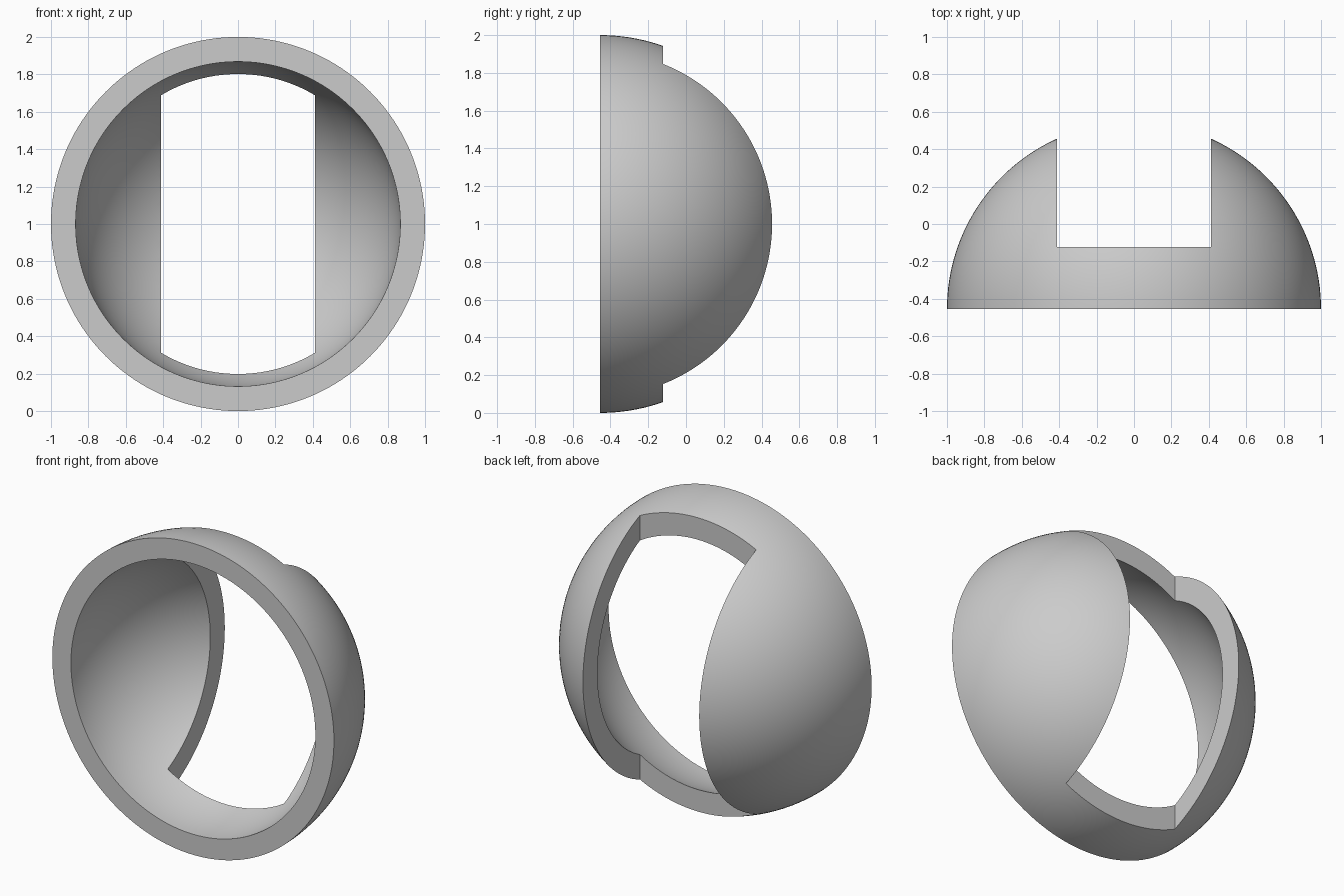
import bpy, bmesh, math
from mathutils import Matrix, Vector

cube = bpy.data.objects.get("Cube")
if cube:
    bpy.data.objects.remove(cube, do_unlink=True)

OUTER, INNER = 1.0, 0.868
SLOT_HALF = 0.413          # half width of the slot
SLOT_DEPTH = 0.332         # distance from the rim to the slot floor
RIM_Y = -0.455
ARC_STEPS, SEGMENTS = 40, 160

# Material
grey = bpy.data.materials.new("plain grey")
grey.use_nodes = True
colour = (0.6, 0.6, 0.6, 1)
grey.diffuse_color = colour
grey.node_tree.nodes["Principled BSDF"].inputs["Base Color"].default_value = colour


def add_object(name, bm):
    bmesh.ops.recalc_face_normals(bm, faces=bm.faces)
    mesh = bpy.data.meshes.new(name)
    bm.to_mesh(mesh)
    bm.free()
    mesh.materials.append(grey)
    obj = bpy.data.objects.new(name, mesh)
    bpy.context.collection.objects.link(obj)
    return obj


def arc(radius):
    angles = [i / ARC_STEPS * math.pi / 2 for i in range(ARC_STEPS + 1)]
    return [Vector((radius * math.cos(a), radius * math.sin(a), 0)) for a in angles]


# Hollow hemisphere, turned about the y axis
bm = bmesh.new()
points = arc(OUTER)[::-1] + arc(INNER)
verts = [bm.verts.new(p) for p in points]
edges = [bm.edges.new(pair) for pair in zip(verts, verts[1:])]
bmesh.ops.spin(bm, geom=verts + edges, cent=(0, 0, 0), axis=(0, 1, 0),
               angle=math.tau, steps=SEGMENTS)
bmesh.ops.remove_doubles(bm, verts=bm.verts, dist=0.0001)
bmesh.ops.translate(bm, verts=bm.verts, vec=(0, RIM_Y, OUTER))
shell = add_object("hemisphere_shell", bm)

# Straight slot through the back
bm = bmesh.new()
bmesh.ops.create_cube(bm, size=1, matrix=Matrix.Translation(
    (0, RIM_Y + SLOT_DEPTH + 1, OUTER)) @ Matrix.Diagonal((2 * SLOT_HALF, 2, 3, 1)))
cutter = add_object("slot_cutter", bm)
cutter.hide_render = True

cut = shell.modifiers.new("slot", 'BOOLEAN')
cut.operation = 'DIFFERENCE'
cut.solver = 'EXACT'
cut.object = cutter
bpy.context.view_layer.objects.active = shell
bpy.ops.object.select_all(action='DESELECT')
shell.select_set(True)
bpy.ops.object.modifier_apply(modifier=cut.name)
bpy.data.objects.remove(cutter, do_unlink=True)

# Smooth curved walls, crisp rim and slot edges
bpy.ops.object.shade_smooth_by_angle(angle=math.radians(30))
